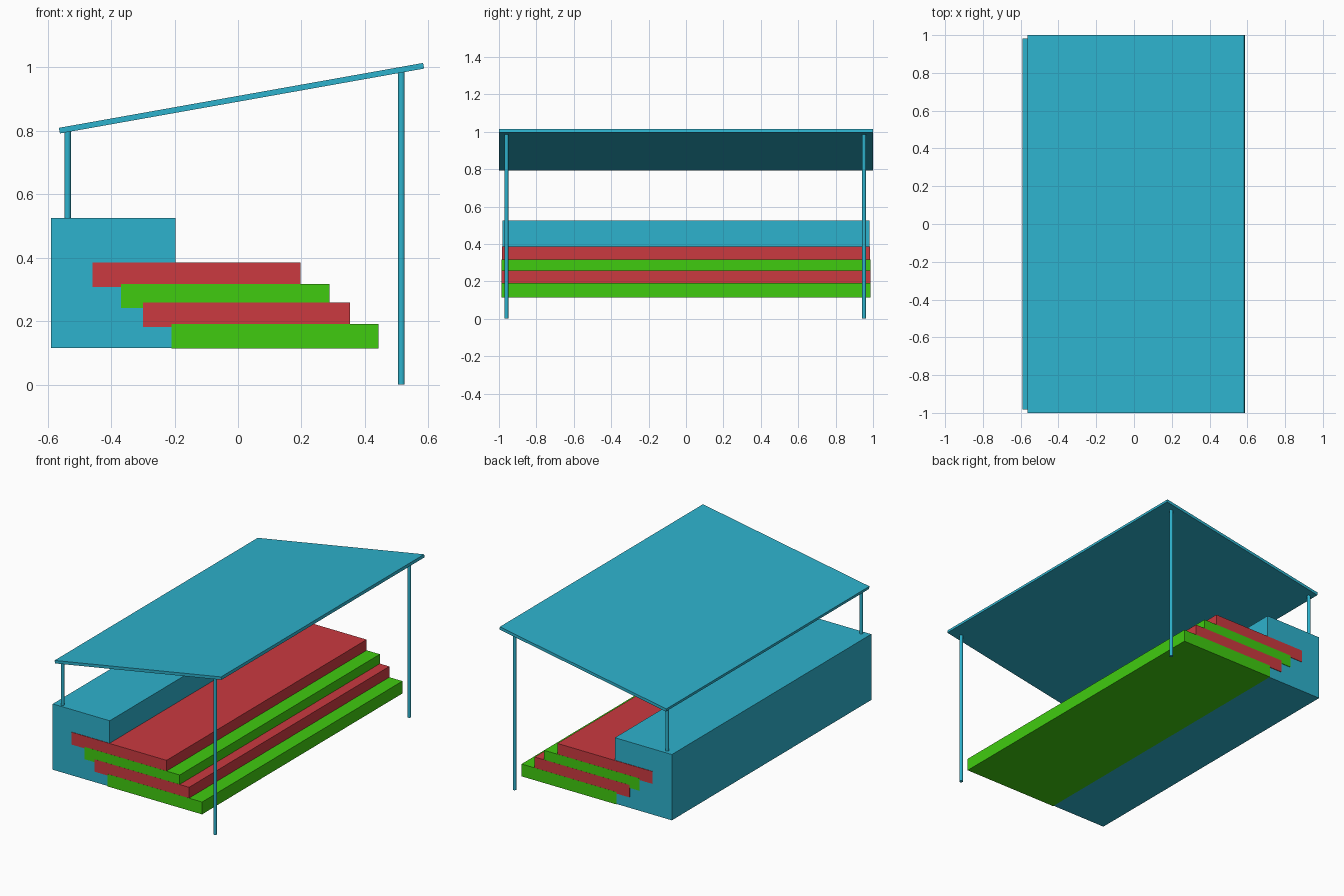
import bpy
import bmesh
import math

cube = bpy.data.objects.get("Cube")
if cube:
    bpy.data.objects.remove(cube, do_unlink=True)


def material(name, rgb):
    m = bpy.data.materials.new(name)
    m.use_nodes = True
    colour = (*rgb, 1.0)
    m.diffuse_color = colour
    m.node_tree.nodes["Principled BSDF"].inputs["Base Color"].default_value = colour
    return m


blue = material("sky_blue", (0.027, 0.445, 0.61))
red = material("red", (0.597, 0.042, 0.051))
green = material("green", (0.051, 0.597, 0.005))


def add_object(name, bm, mat, location):
    mesh = bpy.data.meshes.new(name)
    bm.to_mesh(mesh)
    bm.free()
    mesh.materials.append(mat)
    obj = bpy.data.objects.new(name, mesh)
    obj.location = location
    bpy.context.collection.objects.link(obj)
    return obj


def box(name, mat, x0, x1, z0, z1, half_width):
    bm = bmesh.new()
    bmesh.ops.create_cube(bm, size=1)
    bmesh.ops.scale(bm, vec=(x1 - x0, 2 * half_width, z1 - z0), verts=bm.verts)
    return add_object(name, bm, mat, ((x0 + x1) / 2, 0, (z0 + z1) / 2))


def post(name, x, y, z0, z1):
    bm = bmesh.new()
    bmesh.ops.create_cone(bm, cap_ends=True, segments=16, radius1=0.0105,
                          radius2=0.0105, depth=z1 - z0)
    for f in bm.faces:
        f.smooth = len(f.verts) == 4
    for e in bm.edges:
        e.smooth = e.calc_face_angle(0) < math.radians(40)
    return add_object(name, bm, blue, (x, y, (z0 + z1) / 2))


# Rear block
box("rear_block", blue, -0.59, -0.197, 0.115, 0.525, 0.982)

# Seating tiers, bottom to top; lower ones are a hair wider
tiers = [(green, -0.21, 0.443, 0.1145), (red, -0.30, 0.353, 0.182),
         (green, -0.368, 0.288, 0.241), (red, -0.458, 0.197, 0.308)]
for i, (mat, x0, x1, z) in enumerate(tiers):
    box(f"seating_tier_{i + 1}", mat, x0, x1, z, z + 0.077, 0.9865 - 0.0005 * i)

# Roof posts
for side, y in (("right", -0.96), ("left", 0.952)):
    post(f"short_post_{side}", -0.537, y, 0.52, 0.802)
    post(f"tall_post_{side}", 0.515, y, 0, 0.988)

# Sloping flat roof
roof = box("roof", blue, -0.572, 0.594, 0.894, 0.912, 1.0)
roof.rotation_euler.y = -math.radians(10.1)
